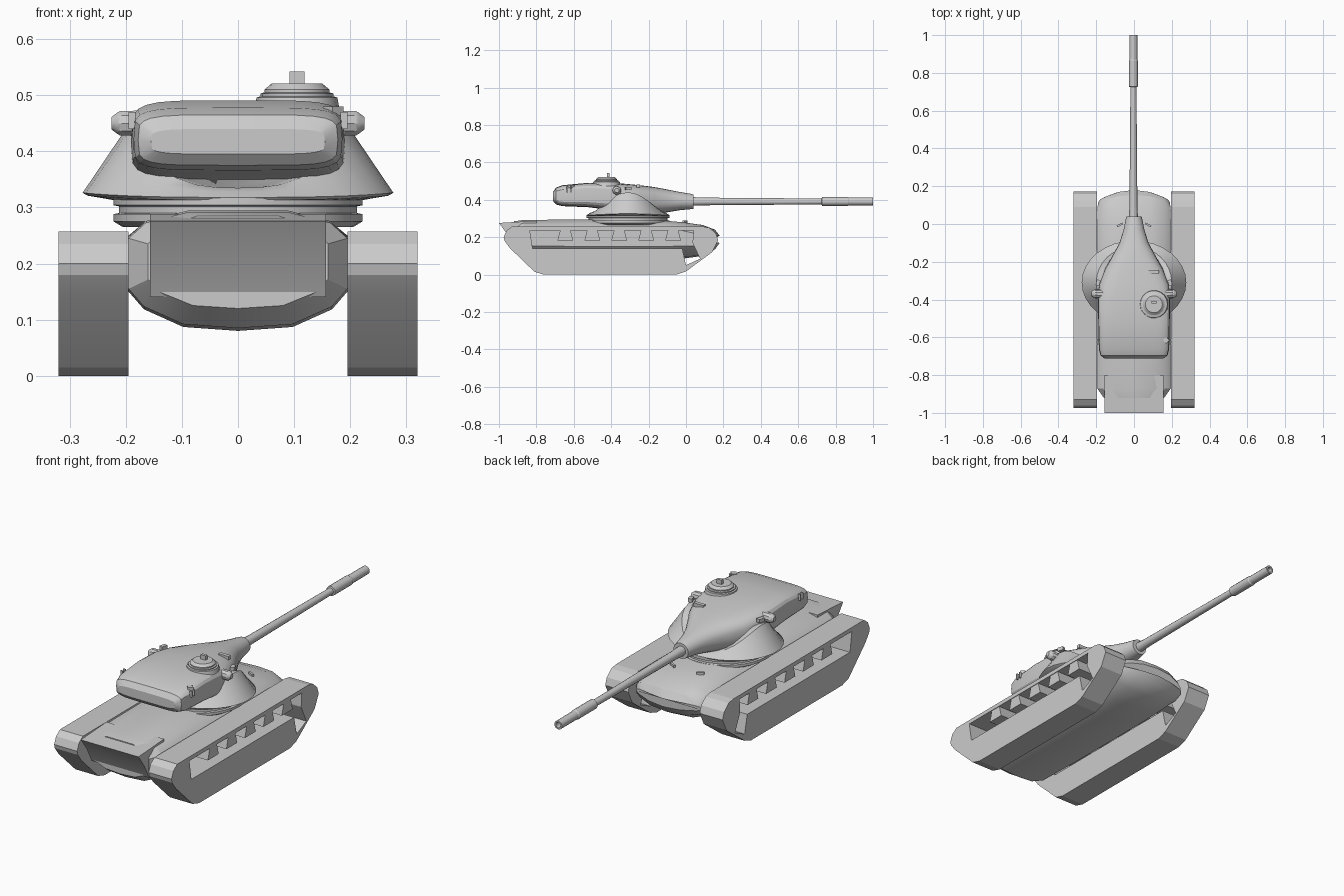
import bpy, bmesh
from math import sin, cos, pi, radians, copysign

if "Cube" in bpy.data.objects:
    bpy.data.objects.remove(bpy.data.objects["Cube"])


def finish(ob, angle=30):
    bpy.ops.object.select_all(action='DESELECT')
    ob.select_set(True)
    bpy.context.view_layer.objects.active = ob
    bpy.ops.object.shade_smooth_by_angle(angle=radians(angle))
    return ob


def loft(name, rings, angle=30):
    """Skin closed rings of points and cap both ends."""
    bm = bmesh.new()
    vs = [[bm.verts.new(p) for p in r] for r in rings]
    n = len(rings[0])
    for a, b in zip(vs, vs[1:]):
        for i in range(n):
            j = (i + 1) % n
            bm.faces.new((a[i], a[j], b[j], b[i]))
    bm.faces.new(vs[0])
    bm.faces.new(vs[-1])
    bmesh.ops.recalc_face_normals(bm, faces=bm.faces)
    me = bpy.data.meshes.new(name)
    bm.to_mesh(me)
    bm.free()
    ob = bpy.data.objects.new(name, me)
    bpy.context.collection.objects.link(ob)
    return finish(ob, angle)


def lathe(name, profile, centre, axis, n=16):
    """Profile of (distance along axis, radius)."""
    cx, cy, cz = centre
    rings = []
    for d, r in profile:
        ring = []
        for i in range(n):
            u, v = r * cos(2 * pi * i / n), r * sin(2 * pi * i / n)
            ring.append({'x': (cx + d, cy + u, cz + v),
                         'y': (cx + u, cy + d, cz + v),
                         'z': (cx + u, cy + v, cz + d)}[axis])
        rings.append(ring)
    return loft(name, rings)


def prism(name, loops, x0, x1):
    """Side outline in (y, z), with holes, extruded across x."""
    cu = bpy.data.curves.new(name, 'CURVE')
    cu.dimensions, cu.fill_mode = '2D', 'BOTH'
    cu.extrude = abs(x1 - x0) / 2
    for pts in loops:
        sp = cu.splines.new('POLY')
        sp.points.add(len(pts) - 1)
        for p, (y, z) in zip(sp.points, pts):
            p.co = (y, z, 0, 1)
        sp.use_cyclic_u = True
    ob = bpy.data.objects.new(name, cu)
    bpy.context.collection.objects.link(ob)
    ob.rotation_euler = (pi / 2, 0, pi / 2)
    ob.location.x = (x0 + x1) / 2
    bpy.ops.object.select_all(action='DESELECT')
    ob.select_set(True)
    bpy.context.view_layer.objects.active = ob
    bpy.ops.object.convert(target='MESH')
    return finish(bpy.context.view_layer.objects.active, 10)


def box(name, loc, size, rz=0):
    bpy.ops.mesh.primitive_cube_add(size=1, location=loc, rotation=(0, 0, rz))
    ob = bpy.context.object
    ob.name, ob.scale = name, size
    return ob


# Tracks with open upper pocket and hanging brackets
outline = [(-.93, .257), (-.96, .235), (-.975, .2), (-.97, .18), (-.94, .14),
           (-.81, .015), (-.76, 0), (-.05, 0), (.0, .017), (.14, .12),
           (.172, .185), (.16, .22), (.125, .25), (.09, .257)]
pocket = [(-.82, .14), (-.835, .237), (.04, .237), (.035, .17), (.075, .085),
          (.0, .05), (-.02, .14)]
for s, side in ((1, 'right'), (-1, 'left')):
    prism(side + '_track', [outline, pocket], s * .195, s * .32)
    for i in range(5):
        y = -.645 + .144 * i
        prism(side + '_track_bracket',
              [[(y - .042, .182), (y + .042, .182), (y + .027, .24), (y - .027, .24)]],
              s * .197, s * .317)

# Cast hull: stations of (y, bottom, shoulder, top, half width, nose curve)
def hull_ring(y, zb, zs, zt, w, bend):
    lift = min(.07, (zs - zb) * .45)
    half = [(0, zb), (.5, zb + lift * .1), (.86, zb + lift * .55), (1, zb + lift),
            (1, zs), (.84, zs + (zt - zs) * .6), (.45, zt), (0, zt)]
    pts = half + [(-x, z) for x, z in half[-2:0:-1]]
    return [(x * w, y - bend * x * x, z) for x, z in pts]

loft('hull', [hull_ring(*s) for s in (
    (-.92, .12, .235, .285, .16, 0),
    (-.87, .085, .245, .292, .195, 0),
    (-.55, .08, .247, .295, .195, 0),
    (-.15, .08, .25, .292, .195, 0),
    (-.02, .085, .235, .28, .195, 0),
    (.09, .1, .215, .265, .195, .02),
    (.155, .135, .2, .24, .19, .04),
    (.18, .17, .19, .208, .18, .05))])
prism('rear_plate', [[(-1, .276), (-.8, .288), (-.8, .14), (-.915, .14), (-.955, .215)]],
      -.157, .157)
for s in (1, -1):
    box('lifting_hook', (s * .075, -.005, .283), (.035, .01, .012), s * -.5)

# Turret ring, then the lower turret with raised trunnion cheeks
lathe('turret_ring', [(.265, .205), (.275, .222), (.288, .222), (.29, .212),
                      (.302, .212), (.304, .222), (.318, .222)], (0, -.31, 0), 'z', 32)

def cradle_ring(rx, ry, z, rise, n=32):
    return [(rx * cos(t), -.31 + ry * sin(t), z + rise * abs(cos(t)) ** 3)
            for t in (2 * pi * i / n for i in range(n))]

loft('lower_turret', [cradle_ring(.215, .205, .312, 0), cradle_ring(.268, .218, .313, .008),
                      cradle_ring(.277, .222, .318, .008), cradle_ring(.235, .205, .328, .06),
                      cradle_ring(.2, .19, .335, .105), cradle_ring(.16, .15, .335, .1)])

# Upper turret: stations of (y, half width, bottom, top, squareness)
def turret_ring(y, w, zb, zt, e, n=24):
    def p(v):
        return copysign(abs(v) ** e, v)
    return [(w * p(cos(t)), y, (zb + zt) / 2 + (zt - zb) / 2 * p(sin(t)))
            for t in (2 * pi * i / n for i in range(n))]

loft('upper_turret', [turret_ring(*s) for s in (
    (-.712, .155, .395, .44, .4), (-.695, .178, .375, .465, .4),
    (-.66, .186, .366, .478, .4), (-.52, .189, .36, .491, .4),
    (-.4, .191, .345, .491, .45), (-.32, .185, .325, .485, .55),
    (-.24, .155, .32, .477, .65), (-.17, .115, .325, .468, .75),
    (-.1, .077, .333, .455, .85), (-.03, .055, .345, .441, .95),
    (.02, .045, .349, .433, 1), (.04, .04, .352, .428, 1))], 25)

# Gun with stepped muzzle
lathe('gun', [(.03, .024), (.1, .021), (.725, .016), (.727, .024), (.865, .024),
              (.87, .021), (1, .021), (1, .013), (.96, .013)], (-.003, 0, .391), 'y', 14)

# Trunnion caps
for s in (1, -1):
    lathe('trunnion_cap', [(0, .024), (s * .05, .023), (s * .055, .02), (s * .065, .012)],
          (s * .16, -.37, .45), 'x', 10)

# Commander cupola and hatch
lathe('cupola', [(.475, .076), (.496, .072), (.498, .065), (.503, .065), (.505, .058),
                 (.51, .058), (.521, .045)], (.105, -.425, 0), 'z', 18)
box('cupola_sight', (.105, -.415, .53), (.027, .014, .025))

# Small roof and side fittings
box('roof_periscope', (.105, -.255, .474), (.055, .018, .018))
box('rear_bracket', (.17, -.615, .472), (.026, .026, .016), .7)
for s in (1, -1):
    for y in (-.635, -.615):
        box('side_handle', (s * .189, y, .455), (.012, .006, .03))
    box('cheek_fitting', (s * .19, -.31, .46), (.02, .03, .018), s * .3)
